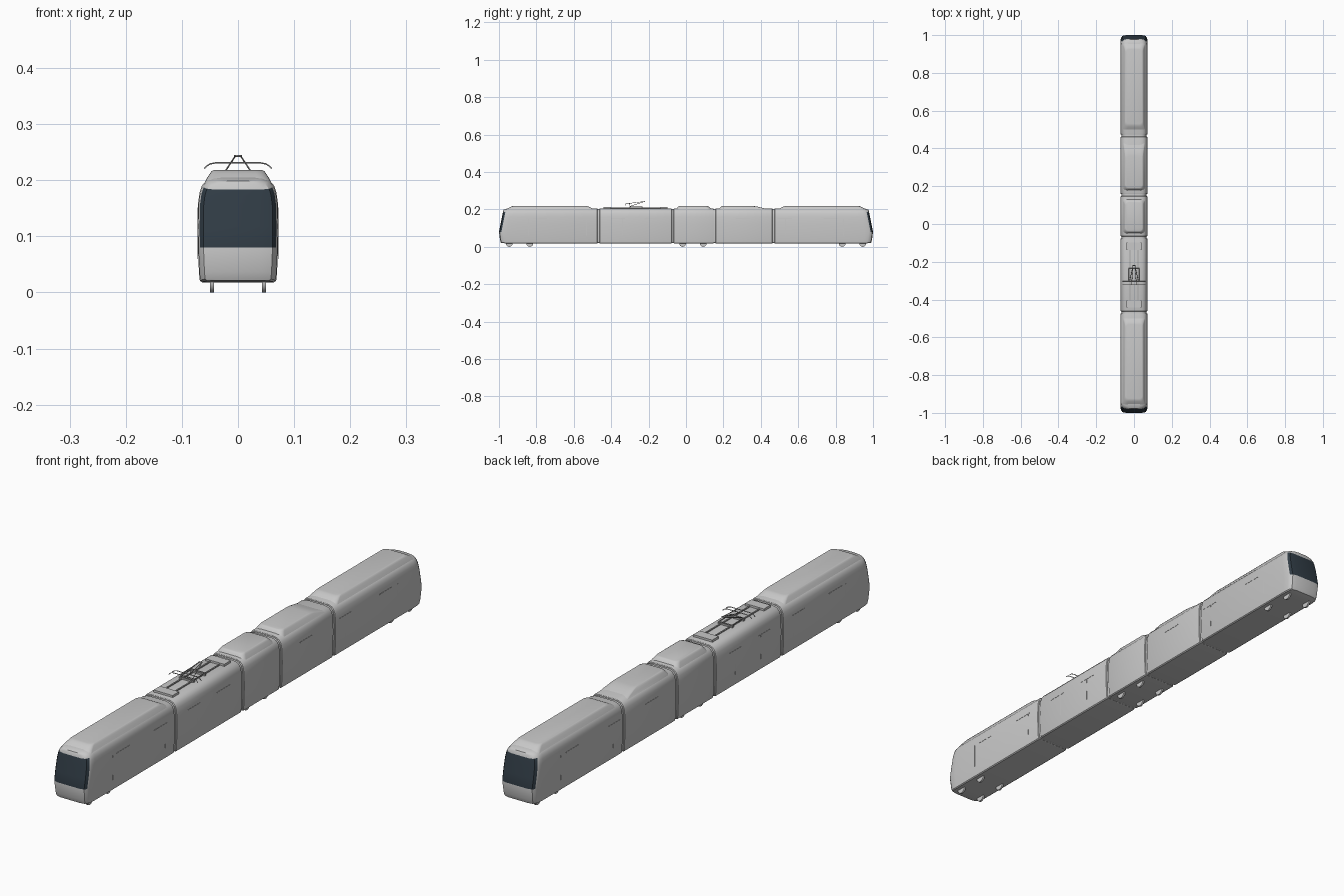
import bpy, bmesh, math
from mathutils import Vector

if "Cube" in bpy.data.objects:
    bpy.data.objects.remove(bpy.data.objects["Cube"])


def material(name, rgb):
    m = bpy.data.materials.new(name)
    m.use_nodes = True
    m.diffuse_color = (*rgb, 1)
    m.node_tree.nodes["Principled BSDF"].inputs["Base Color"].default_value = (*rgb, 1)
    return m


GREY = material("light grey paint", (0.58, 0.58, 0.58))
GLASS = material("dark glass", (0.03, 0.045, 0.06))
METAL = material("roof metal grey", (0.4, 0.4, 0.4))

# Half cross-section of the shell, bottom to top: (half width, height)
SECTION = [(0.064, 0.018), (0.068, 0.021), (0.0695, 0.034), (0.0715, 0.08),
           (0.072, 0.12), (0.071, 0.16), (0.0685, 0.178), (0.0645, 0.19),
           (0.056, 0.2), (0.044, 0.2045), (0.03, 0.206)]
N = len(SECTION)
BELT = 0.08
GLASS_BANDS = range(3, 7)


def finish(name, bm, mats, smooth=True):
    bmesh.ops.recalc_face_normals(bm, faces=bm.faces)
    mesh = bpy.data.meshes.new(name)
    bm.to_mesh(mesh)
    bm.free()
    for m in mats:
        mesh.materials.append(m)
    ob = bpy.data.objects.new(name, mesh)
    bpy.context.collection.objects.link(ob)
    if smooth:
        bpy.ops.object.select_all(action='DESELECT')
        ob.select_set(True)
        bpy.context.view_layer.objects.active = ob
        bpy.ops.object.shade_smooth_by_angle(angle=math.radians(32))
    return ob


def recess(z):
    # The cab face is furthest out at the belt line and leans back above it
    return 0.2 * (z - BELT) if z > BELT else 3 * (BELT - z) ** 2


def shell(name, stations):
    """Loft the section through stations (y, lean, x scale, z scale, glazed)."""
    bm = bmesh.new()
    rings = []
    for y, lean, sx, sz, _ in stations:
        half = []
        for w, z in SECTION:
            z = BELT + (z - BELT) * sz
            half.append((w * sx, y - math.copysign(lean * recess(z), y), z))
        loop = half + [(-x, yy, z) for x, yy, z in reversed(half)]
        rings.append([bm.verts.new(p) for p in loop])
    count = 2 * N
    for a, b, sa, sb in zip(rings, rings[1:], stations, stations[1:]):
        for i in range(count):
            j = (i + 1) % count
            f = bm.faces.new((a[i], a[j], b[j], b[i]))
            band = min(i, count - 2 - i)
            f.material_index = int(sa[4] and sb[4] and band in GLASS_BANDS)
    for ring, st in ((rings[0], stations[0]), (rings[-1], stations[-1])):
        for i in range(N - 1):
            f = bm.faces.new((ring[i], ring[i + 1], ring[count - 2 - i], ring[count - 1 - i]))
            f.material_index = int(st[4] and i in GLASS_BANDS)
    return finish(name, bm, [GREY, GLASS])


def joint_end(y, d):
    # Slightly rounded end beside a joint, listed from the inside out
    return [(y - d * 0.006, 0, 1, 1, False), (y - d * 0.002, 0, 0.985, 0.992, False),
            (y, 0, 0.95, 0.975, False)]


def cab_end(d):
    nose = [(0.1, 0, 1, 1, False), (0.045, 0.6, 1, 1, False), (0.022, 1, 0.985, 0.99, False),
            (0.013, 1, 0.95, 0.975, True), (0.004, 1, 0.86, 0.95, True), (0, 1, 0.6, 0.94, True)]
    return [(d * (1 - inset), *rest) for inset, *rest in nose]


# Five body sections and the joints between them
JOINTS = [-0.468, -0.071, 0.153, 0.468]
GAP = 0.005
names = ["front_cab_section", "front_middle_section", "centre_section",
         "rear_middle_section", "rear_cab_section"]
for k, name in enumerate(names):
    low = cab_end(-1) if k == 0 else joint_end(JOINTS[k - 1] + GAP, -1)
    high = cab_end(1) if k == 4 else joint_end(JOINTS[k] - GAP, 1)
    shell(name, low[::-1] + high)
for k, y in enumerate(JOINTS):
    shell(f"joint_bellows_{k + 1}", [(y - 0.012, 0, 0.93, 0.965, False),
                                     (y + 0.012, 0, 0.93, 0.965, False)])


def roof_pod(name, y0, y1, slope0, slope1):
    """Raised roof fairing with rounded plan corners and sloping ends."""
    bm = bmesh.new()
    rings = []
    for z, t in ((0.196, 0), (0.204, 0.3), (0.212, 0.7), (0.216, 0.9), (0.2178, 1.15)):
        hx = 0.059 - 0.013 * t
        a, b = y0 + slope0 * t, y1 - slope1 * t
        r = 0.018
        ring = []
        for cx, cy, start in ((hx - r, b - r, 0), (r - hx, b - r, 90),
                              (r - hx, a + r, 180), (hx - r, a + r, 270)):
            for s in range(6):
                ang = math.radians(start + 18 * s)
                ring.append(bm.verts.new((cx + r * math.cos(ang), cy + r * math.sin(ang), z)))
        rings.append(ring)
    for a, b in zip(rings, rings[1:]):
        for i in range(len(a)):
            j = (i + 1) % len(a)
            bm.faces.new((a[i], a[j], b[j], b[i]))
    bm.faces.new(rings[-1])
    bm.faces.new(rings[0][::-1])
    finish(name, bm, [GREY])


roof_pod("front_roof_pod", -0.965, -0.485, 0.035, 0.04)
roof_pod("centre_roof_pod", -0.055, 0.138, 0.016, 0.02)
roof_pod("rear_middle_roof_pod", 0.172, 0.45, 0.018, 0.08)
roof_pod("rear_roof_pod", 0.485, 0.965, 0.04, 0.035)


def box(name, centre, size, mat):
    bm = bmesh.new()
    bmesh.ops.create_cube(bm, size=1)
    bmesh.ops.scale(bm, vec=size, verts=bm.verts)
    bmesh.ops.translate(bm, vec=centre, verts=bm.verts)
    return finish(name, bm, [mat], smooth=False)


def rod(name, points, radius, closed=False):
    cu = bpy.data.curves.new(name, 'CURVE')
    cu.dimensions = '3D'
    cu.bevel_depth = radius
    cu.bevel_resolution = 1
    cu.use_fill_caps = True
    sp = cu.splines.new('POLY')
    sp.points.add(len(points) - 1)
    for p, co in zip(sp.points, points):
        p.co = (*co, 1)
    sp.use_cyclic_u = closed
    cu.materials.append(METAL)
    ob = bpy.data.objects.new(name, cu)
    bpy.context.collection.objects.link(ob)


# Roof equipment on the front middle section
box("front_roof_box", (0, -0.423, 0.2085), (0.078, 0.038, 0.01), GREY)
box("rear_roof_box", (0, -0.118, 0.2085), (0.078, 0.038, 0.01), GREY)
for side, x in (("left", 0.02), ("right", -0.02)):
    box(f"{side}_roof_rail", (x, -0.27, 0.2075), (0.005, 0.27, 0.004), METAL)
for y in (-0.3, -0.235):
    box("current_collector_mount", (0, y, 0.209), (0.06, 0.008, 0.008), METAL)

# Current collector: base frame, folding arms and contact bows
rod("collector_base_frame", [(-0.027, -0.302, 0.215), (0.027, -0.302, 0.215),
                             (0.027, -0.233, 0.215), (-0.027, -0.233, 0.215)], 0.0018, True)
for side, s in (("left", 1), ("right", -1)):
    rod(f"{side}_lower_arm", [(s * 0.022, -0.298, 0.217), (s * 0.005, -0.22, 0.243)], 0.0014)
    rod(f"{side}_upper_arm", [(s * 0.005, -0.22, 0.243), (s * 0.012, -0.312, 0.231)], 0.0012)
rod("arm_hinge", [(-0.007, -0.22, 0.243), (0.007, -0.22, 0.243)], 0.0018)
for y in (-0.302, -0.322):
    half = [(0.04, 0.231), (0.05, 0.229), (0.056, 0.225), (0.06, 0.221)]
    rod("contact_bow", [(-x, y, z) for x, z in reversed(half)] + [(x, y, z) for x, z in half], 0.0014)
for x in (-0.012, 0.012):
    rod("bow_link", [(x, -0.302, 0.231), (x, -0.322, 0.231)], 0.001)

# Wheels
for y in (-0.945, -0.835, -0.018, 0.092, 0.835, 0.945):
    for x in (-0.046, 0.046):
        bm = bmesh.new()
        bmesh.ops.create_cone(bm, cap_ends=True, segments=24, radius1=0.018,
                              radius2=0.018, depth=0.007)
        for v in bm.verts:
            v.co = Vector((x + v.co.z, y + v.co.x, 0.018 + v.co.y))
        finish("wheel", bm, [GREY])

# Thin window rails and door seams on both sides
for s in (-1, 1):
    for y in (-0.78, -0.56, -0.363, -0.188, 0.302, 0.528, 0.772):
        box("window_rail", (s * 0.0712, y, 0.15), (0.002, 0.075, 0.003), GREY)
    for y in (-0.84, -0.53, -0.34, -0.19, 0.53, 0.84):
        box("door_seam", (s * 0.0716, y, 0.105), (0.0012, 0.002, 0.09), GREY)
